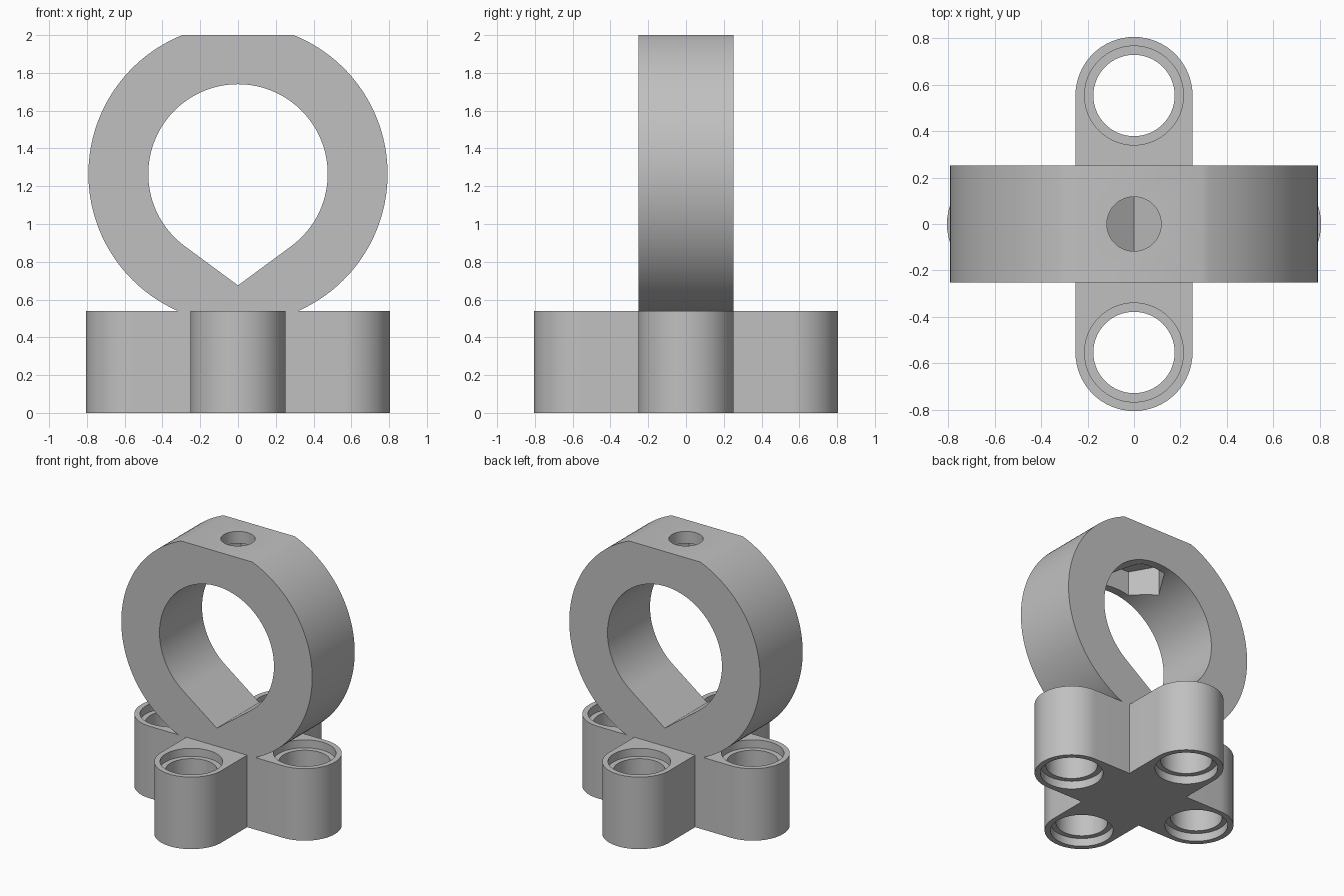
import bpy
import bmesh
from math import sin, cos, asin, acos, pi, radians
from mathutils import Matrix, Vector

if "Cube" in bpy.data.objects:
    bpy.data.objects.remove(bpy.data.objects["Cube"])

# Dimensions
BASE_H, ARM_R, HOLE_POS = 0.54, 0.252, 0.553
HOLE_R, RECESS_R, RECESS_D = 0.175, 0.213, 0.06
RING_Z, RING_R, BORE_R, RING_TOP, TIP_Z = 1.265, 0.792, 0.475, 2.0, 0.675
NUT_R, NUT_TOP, BOLT_R = 0.22, 1.91, 0.117

grey = bpy.data.materials.new("plain grey")
grey.use_nodes = True
COLOUR = (0.53, 0.53, 0.53, 1)
grey.diffuse_color = COLOUR
grey.node_tree.nodes["Principled BSDF"].inputs["Base Color"].default_value = COLOUR


def arc(cx, cy, r, start, end, steps):
    """Points along an arc, both ends included."""
    return [(cx + r * cos(start + (end - start) * i / steps),
             cy + r * sin(start + (end - start) * i / steps)) for i in range(steps + 1)]


def prism(name, points, low, high, upright=False):
    """Extrude a closed outline along z, or along y when upright."""
    bm = bmesh.new()
    face = bm.faces.new([bm.verts.new((x, y, low)) for x, y in points])
    moved = bmesh.ops.extrude_face_region(bm, geom=[face])["geom"]
    bmesh.ops.translate(bm, vec=Vector((0, 0, high - low)),
                        verts=[v for v in moved if isinstance(v, bmesh.types.BMVert)])
    if upright:
        bm.transform(Matrix.Rotation(pi / 2, 4, "X"))
    bmesh.ops.recalc_face_normals(bm, faces=bm.faces)
    mesh = bpy.data.meshes.new(name)
    bm.to_mesh(mesh)
    bm.free()
    mesh.materials.append(grey)
    obj = bpy.data.objects.new(name, mesh)
    bpy.context.collection.objects.link(obj)
    return obj


def cylinder(name, x, y, r, low, high, sides=64):
    return prism(name, arc(x, y, r, 0, 2 * pi, sides)[:-1], low, high)


def cut(target, cutter):
    """Subtract a cutter, then remove it."""
    mod = target.modifiers.new("cut", "BOOLEAN")
    mod.operation, mod.solver, mod.object = "DIFFERENCE", "EXACT", cutter
    cutter.hide_render = True
    bpy.context.view_layer.objects.active = target
    bpy.ops.object.modifier_apply(modifier=mod.name)
    bpy.data.objects.remove(cutter)


# Cross-shaped base with four rounded arms
outline = []
for k in range(4):
    turn = k * pi / 2
    outline += arc(HOLE_POS * cos(turn), HOLE_POS * sin(turn), ARM_R,
                   turn - pi / 2, turn + pi / 2, 32)
    outline.append((ARM_R * 2 ** 0.5 * cos(turn + pi / 4),
                    ARM_R * 2 ** 0.5 * sin(turn + pi / 4)))
base = prism("cross_base", outline, 0, BASE_H)

# Pin holes, recessed at both ends
for k in range(4):
    x, y = HOLE_POS * cos(k * pi / 2), HOLE_POS * sin(k * pi / 2)
    for r, low, high in ((HOLE_R, -0.1, BASE_H + 0.1),
                         (RECESS_R, -0.1, RECESS_D),
                         (RECESS_R, BASE_H - RECESS_D, BASE_H + 0.1)):
        cut(base, cylinder("pin_hole_cutter", x, y, r, low, high))

# Ring with a flat top, ending flat on the base
flat = asin((RING_TOP - RING_Z) / RING_R)
foot = asin((RING_Z - BASE_H) / RING_R)
right = arc(0, RING_Z, RING_R, -foot, flat, 64)
ring = prism("clamp_ring", right + [(-x, z) for x, z in reversed(right)],
             -ARM_R, ARM_R, upright=True)

# Teardrop bore with its tip pointing down
spread = acos(BORE_R / (RING_Z - TIP_Z))
teardrop = arc(0, RING_Z, BORE_R, spread - pi / 2, 3 * pi / 2 - spread, 96) + [(0, TIP_Z)]
cut(ring, prism("bore_cutter", teardrop, -1, 1, upright=True))

# Bolt hole and hexagonal nut pocket in the top
cut(ring, cylinder("bolt_cutter", 0, 0, BOLT_R, 1.5, 2.1, 48))
cut(ring, cylinder("nut_cutter", 0, 0, NUT_R, 1.5, NUT_TOP, 6))

# Smooth curved walls, keep edges sharp
for obj in (base, ring):
    bpy.ops.object.select_all(action="DESELECT")
    obj.select_set(True)
    bpy.context.view_layer.objects.active = obj
    bpy.ops.object.shade_smooth_by_angle(angle=radians(30))
